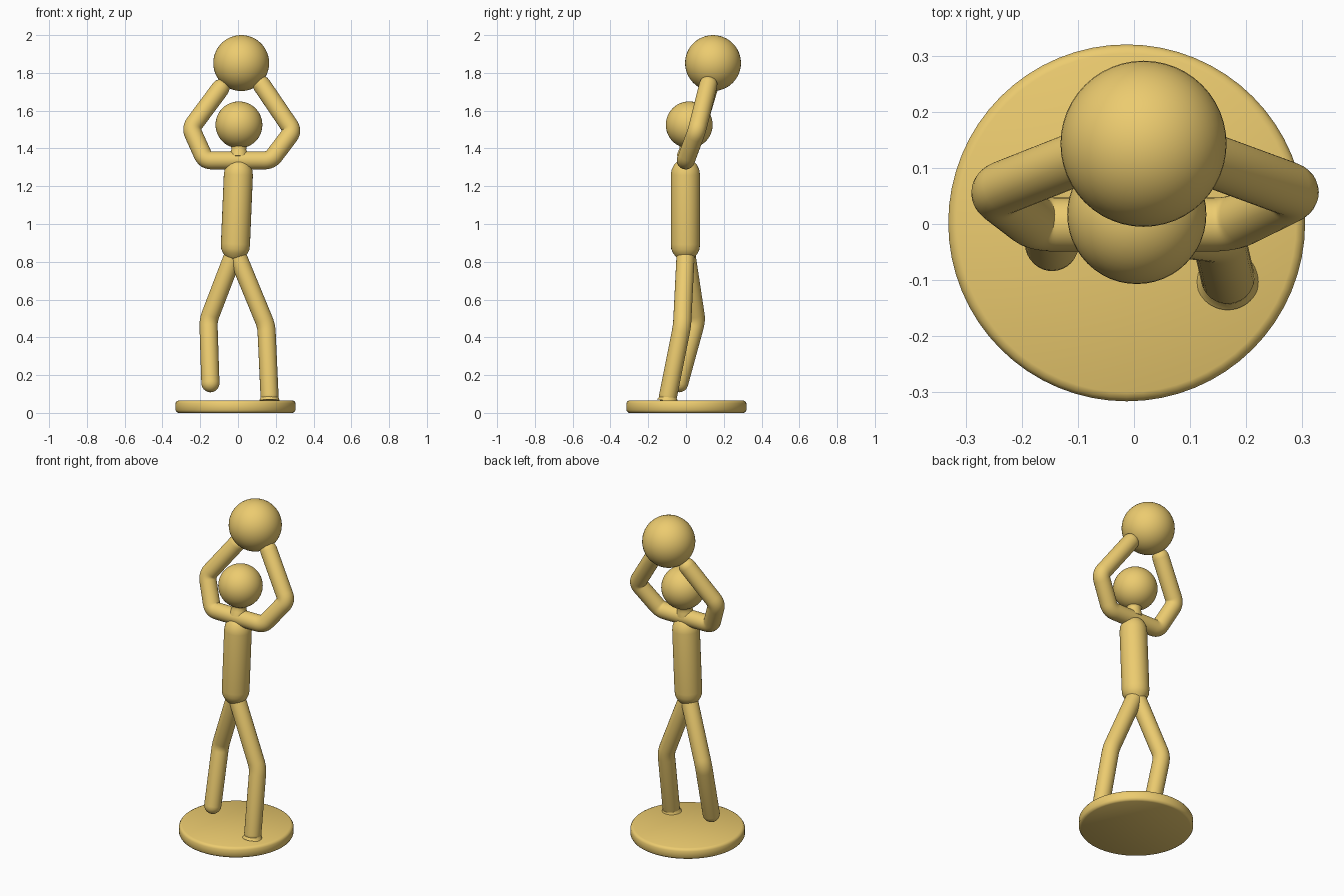
import bpy, bmesh, math
from mathutils import Vector

if "Cube" in bpy.data.objects:
    bpy.data.objects.remove(bpy.data.objects["Cube"])

gold = bpy.data.materials.new("gold")
gold.diffuse_color = (0.84, 0.6, 0.16, 1)
gold.use_nodes = True
gold.node_tree.nodes["Principled BSDF"].inputs["Base Color"].default_value = gold.diffuse_color


def finish(bm, name, angle=50):
    bmesh.ops.recalc_face_normals(bm, faces=bm.faces)
    mesh = bpy.data.meshes.new(name)
    bm.to_mesh(mesh)
    bm.free()
    mesh.materials.append(gold)
    ob = bpy.data.objects.new(name, mesh)
    bpy.context.collection.objects.link(ob)
    bpy.context.view_layer.objects.active = ob
    ob.select_set(True)
    bpy.ops.object.shade_smooth_by_angle(angle=math.radians(angle))
    ob.select_set(False)
    return ob


def sweep(name, rings, sides=32):
    """Skin a chain of circles given as (centre, radius)."""
    bm = bmesh.new()
    pts = [Vector(c) for c, r in rings]
    normal, prev = None, None
    for i, (c, r) in enumerate(rings):
        t = (pts[min(i + 1, len(pts) - 1)] - pts[max(i - 1, 0)]).normalized()
        if normal is None:
            normal = t.orthogonal()
        normal = (normal - t * normal.dot(t)).normalized()
        side = t.cross(normal)
        ring = [bm.verts.new(pts[i] + r * (math.cos(a) * normal + math.sin(a) * side))
                for a in (2 * math.pi * k / sides for k in range(sides))]
        if prev is None:
            bm.faces.new(ring)
        else:
            for k in range(sides):
                j = (k + 1) % sides
                bm.faces.new((prev[k], prev[j], ring[j], ring[k]))
        prev = ring
    bm.faces.new(prev)
    return finish(bm, name)


def limb(name, points, r=0.048, trim=0.034):
    """Round-ended tube with softly bent corners."""
    p = [Vector(q) for q in points]
    d0, d1 = (p[0] - p[1]).normalized(), (p[-1] - p[-2]).normalized()
    angles = [math.radians(a) for a in (6, 20, 36, 54, 72, 90)]
    rings = [(p[0] + d0 * r * math.cos(a), r * math.sin(a)) for a in angles]
    for a, b, c in zip(p, p[1:], p[2:]):
        s, e = b + (a - b).normalized() * trim, b + (c - b).normalized() * trim
        for k in range(7):
            u = k / 6
            rings.append((s * (1 - u) ** 2 + b * 2 * u * (1 - u) + e * u * u, r))
    rings += [(p[-1] + d1 * r * math.cos(a), r * math.sin(a)) for a in reversed(angles)]
    return sweep(name, rings)


def sphere(name, centre, r):
    bm = bmesh.new()
    bmesh.ops.create_uvsphere(bm, u_segments=48, v_segments=24, radius=r)
    bmesh.ops.translate(bm, verts=bm.verts, vec=centre)
    return finish(bm, name)


def lathe(name, bottom, top, profile, sides=48):
    """Profile of (height fraction, radius) between two points."""
    a, b = Vector(bottom), Vector(top)
    return sweep(name, [(a.lerp(b, h), r) for h, r in profile], sides)


# Round base with softened rims
lathe("base", (-0.013, 0.002, 0), (-0.013, 0.002, 0.066),
      [(0, 0.304), (0.07, 0.312), (0.22, 0.318), (0.78, 0.318), (0.93, 0.312), (1, 0.302)], 64)

# Torso, neck, head and ball
lathe("torso", (-0.017, -0.003, 0.81), (0.005, -0.003, 1.335),
      [(0, 0.035), (0.03, 0.05), (0.07, 0.066), (0.11, 0.075),
       (0.16, 0.077), (0.86, 0.077), (0.91, 0.073), (0.96, 0.06), (1, 0.04)])
lathe("neck", (0.004, 0, 1.355), (0.005, 0.01, 1.43),
      [(0, 0.05), (0.35, 0.044), (0.55, 0.039), (0.7, 0.041), (1, 0.055)])
sphere("head", (0.005, 0.017, 1.525), 0.124)
sphere("ball", (0.017, 0.143, 1.852), 0.148)

# Both arms and the shoulder bar form one bent tube
limb("arms", [(-0.093, 0.12, 1.718), (-0.25, 0.058, 1.507), (-0.173, -0.001, 1.337),
              (0.173, -0.001, 1.337), (0.291, 0.057, 1.493), (0.125, 0.118, 1.737)])

# Legs: one lifted, one standing
limb("raised_leg", [(-0.015, -0.001, 0.86), (-0.157, 0.055, 0.49), (-0.146, -0.036, 0.157)])
limb("standing_leg", [(-0.015, -0.001, 0.86), (0.15, -0.021, 0.46), (0.167, -0.095, 0.09)])

# Flared join between standing foot and base
lathe("foot_collar", (0.167, -0.097, 0.062), (0.167, -0.093, 0.085),
      [(0, 0.057), (0.3, 0.052), (1, 0.046)])
